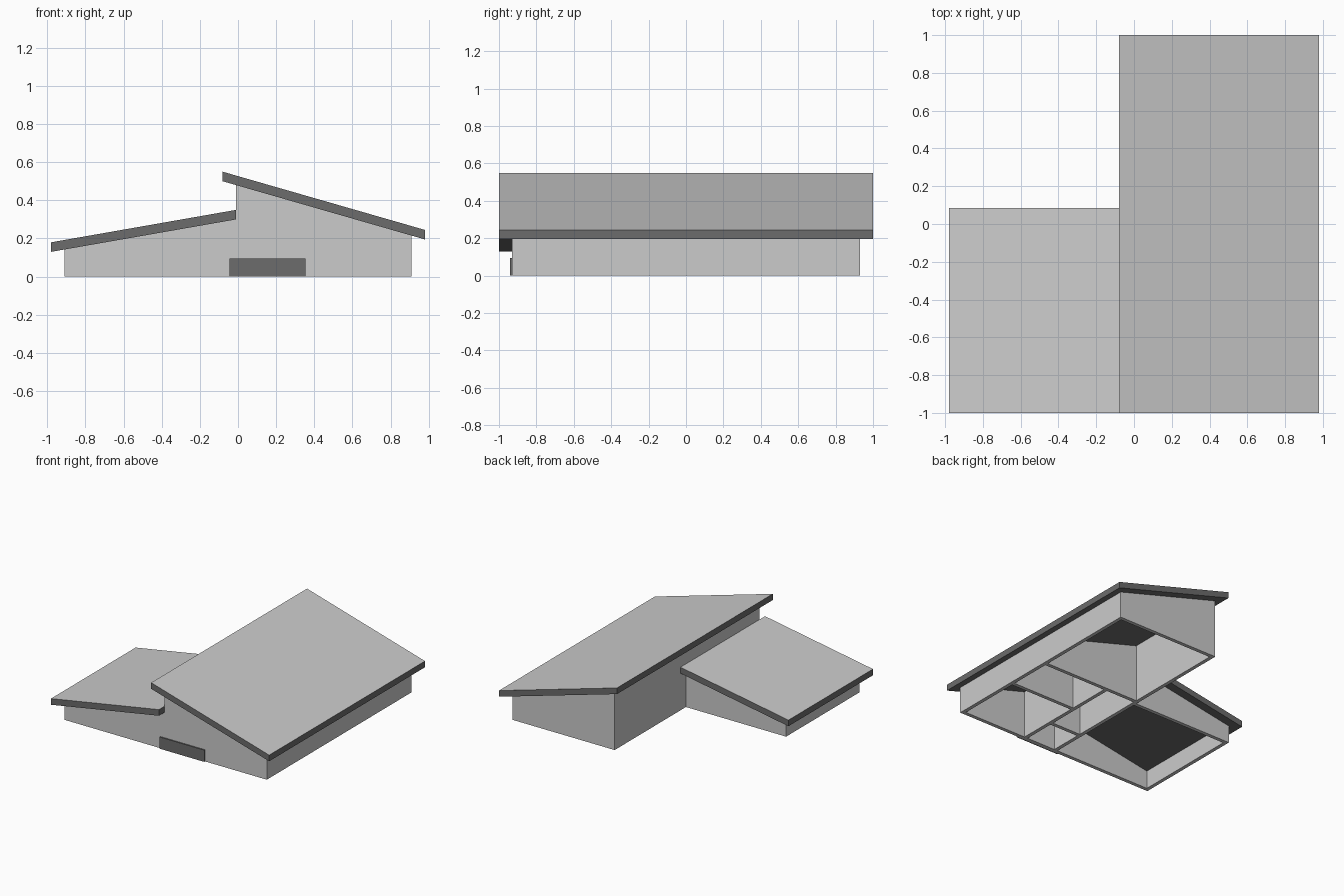
import bpy, bmesh

if "Cube" in bpy.data.objects:
    bpy.data.objects.remove(bpy.data.objects["Cube"])


def material(name, v):
    m = bpy.data.materials.new(name)
    m.diffuse_color = (v, v, v, 1)
    m.use_nodes = True
    m.node_tree.nodes["Principled BSDF"].inputs["Base Color"].default_value = m.diffuse_color
    return m


LIGHT = material("roof_top_grey", 0.8)
DARK = material("trim_dark_grey", 0.15)


def prism(name, profile, y0, y1, mats=()):
    """Extrude an x-z profile from y0 to y1."""
    bm = bmesh.new()
    face = bm.faces.new([bm.verts.new((x, y0, z)) for x, z in profile])
    ext = bmesh.ops.extrude_face_region(bm, geom=[face])
    moved = [g for g in ext["geom"] if isinstance(g, bmesh.types.BMVert)]
    bmesh.ops.translate(bm, verts=moved, vec=(0, y1 - y0, 0))
    bmesh.ops.recalc_face_normals(bm, faces=bm.faces)
    if len(mats) > 1:
        for f in bm.faces:
            f.material_index = 0 if f.normal.z > 0.5 else 1
    me = bpy.data.meshes.new(name)
    bm.to_mesh(me)
    bm.free()
    for m in mats:
        me.materials.append(m)
    ob = bpy.data.objects.new(name, me)
    bpy.context.collection.objects.link(ob)
    return ob


# Roof undersides as functions of x
def high(x):
    return 0.50 - (x + 0.08) * 0.305 / 1.06


def low(x):
    return 0.13 + (x + 0.98) * 0.17 / 0.97


def roof(name, x0, x1, y0, y1, under, t=0.05):
    prism(name, [(x0, under(x0)), (x1, under(x1)),
                 (x1, under(x1) + t), (x0, under(x0) + t)], y0, y1, (LIGHT, DARK))


def wall(name, x0, x1, y0, y1, under):
    prism(name, [(x0, 0), (x1, 0), (x1, under(x1)), (x0, under(x0))], y0, y1)


T = 0.03  # wall thickness

# Single-slope roofs
roof("high_roof", -0.08, 0.98, -1, 1, high)
roof("low_roof", -0.98, -0.01, -1, 0.085, low)

# Long wing: outer walls
wall("long_wing_inner_side_wall", -0.01, -0.01 + T, -0.93, 0.93, high)
wall("long_wing_outer_side_wall", 0.91 - T, 0.91, -0.93, 0.93, high)
wall("long_wing_front_wall", -0.01 + T, 0.91 - T, -0.93, -0.93 + T, high)
wall("long_wing_back_wall", -0.01 + T, 0.91 - T, 0.93 - T, 0.93, high)

# Long wing: room partitions
wall("cross_partition", -0.01 + T, 0.91 - T, 0.02, 0.02 + T, high)
wall("hall_partition", 0.28, 0.28 + T, -0.93 + T, 0.02, high)
wall("bedroom_partition", 0.28 + T, 0.91 - T, -0.365, -0.365 + T, high)
wall("entry_partition", -0.01 + T, 0.28, -0.635, -0.635 + T, high)

# Short wing: outer walls
wall("short_wing_side_wall", -0.91, -0.91 + T, -0.93, 0.015, low)
wall("short_wing_front_wall", -0.91 + T, -0.01, -0.93, -0.93 + T, low)
wall("short_wing_back_wall", -0.91 + T, -0.01, 0.015 - T, 0.015, low)

# Low dark panel on the front
prism("front_panel", [(-0.045, 0), (0.355, 0), (0.355, 0.095), (-0.045, 0.095)],
      -0.94, -0.93, (DARK,))
